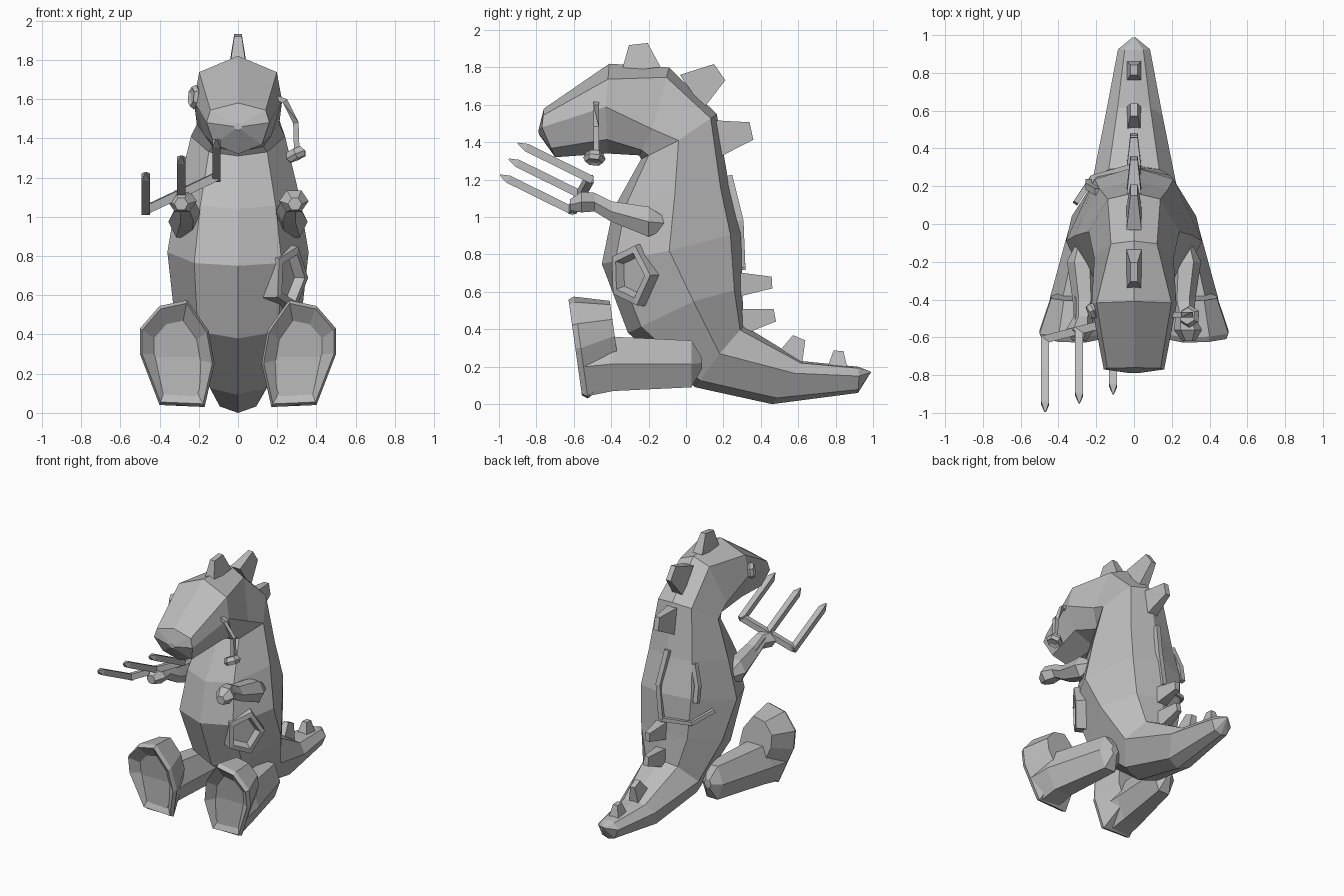
import bpy, bmesh, math
from mathutils import Vector

cube = bpy.data.objects.get("Cube")
if cube:
    bpy.data.objects.remove(cube, do_unlink=True)

GREY = (0.5, 0.5, 0.5, 1)
grey = bpy.data.materials.new("plain grey")
grey.use_nodes = True
grey.diffuse_color = GREY
grey.node_tree.nodes["Principled BSDF"].inputs["Base Color"].default_value = GREY


def loft(name, rings):
    """Skin a list of equal rings and cap both ends."""
    bm = bmesh.new()
    loops = [[bm.verts.new(p) for p in ring] for ring in rings]
    n = len(loops[0])
    for a, b in zip(loops, loops[1:]):
        for i in range(n):
            j = (i + 1) % n
            bm.faces.new((a[i], a[j], b[j], b[i]))
    bm.faces.new(loops[0][::-1])
    bm.faces.new(loops[-1])
    bmesh.ops.recalc_face_normals(bm, faces=bm.faces)
    mesh = bpy.data.meshes.new(name)
    bm.to_mesh(mesh)
    bm.free()
    mesh.materials.append(grey)
    obj = bpy.data.objects.new(name, mesh)
    bpy.context.collection.objects.link(obj)
    return obj


def polygon(centre, normal, radius, sides, stretch=1.0):
    """Flat ring of points facing along a normal; stretch lengthens it upward."""
    n = Vector(normal).normalized()
    hint = Vector((0, 0, 1)) if abs(n.z) < 0.9 else Vector((0, 1, 0))
    u = n.cross(hint).normalized()
    v = u.cross(n)
    turn = [math.tau * (i + 0.5) / sides for i in range(sides)]
    return [Vector(centre) + radius * (math.cos(t) * u + stretch * math.sin(t) * v)
            for t in turn]


def tube(name, path, radius, sides=4):
    """Sweep a small polygon along a path."""
    pts = [Vector(p) for p in path]
    rings = []
    for i, p in enumerate(pts):
        d = pts[min(i + 1, len(pts) - 1)] - pts[max(i - 1, 0)]
        rings.append(polygon(p, d, radius, sides))
    return loft(name, rings)


# Body and head: rows hold belly, flank and back (y, z), then half width
def body_ring(belly, flank, back, w, front=(0.2, 0.62), rear=(0.16, 0.58)):
    f, s, b = (Vector((0, *p)) for p in (belly, flank, back))
    fs, bs = f.lerp(s, front[0]), b.lerp(s, rear[0])
    right = Vector((w, 0, 0))
    return [f, fs + right * front[1], s + right, bs + right * rear[1],
            b, bs - right * rear[1], s - right, fs - right * front[1]]


torso = [
    ((0.985, 0.165), (0.99, 0.17), (0.985, 0.175), 0.005),
    ((0.92, 0.06), (0.925, 0.15), (0.92, 0.20), 0.085),
    ((0.46, 0.0), (0.58, 0.165), (0.62, 0.23), 0.15),
    ((0.05, 0.09), (0.18, 0.27), (0.31, 0.42), 0.23),
    ((-0.31, 0.38), (0.04, 0.55), (0.30, 0.62), 0.33),
    ((-0.45, 0.75), (-0.09, 0.82), (0.30, 0.92), 0.36),
    ((-0.39, 1.04), (-0.06, 1.12), (0.23, 1.17), 0.31),
    ((-0.24, 1.31), (-0.04, 1.41), (0.165, 1.55), 0.24),
    ((-0.25, 1.33), (-0.18, 1.47), (-0.09, 1.80), 0.21),
]
head = [
    ((-0.42, 1.34), (-0.43, 1.59), (-0.41, 1.82), 0.225),
    ((-0.70, 1.32), (-0.77, 1.48), (-0.76, 1.58), 0.16),
    ((-0.785, 1.44), (-0.79, 1.46), (-0.785, 1.48), 0.02),
]
body = loft("body", [body_ring(*row) for row in torso] +
            [body_ring(*row, (0.3, 0.76), (0.36, 0.88)) for row in head])

# Torn belly patch: a hole cut in the body, lined by a raised rim
patch, facing = Vector((0.25, -0.285, 0.69)), Vector((0.8, -0.6, -0.05)).normalized()


def patch_ring(depth, radius):
    return polygon(patch + facing * depth, facing, radius, 5, 1.2)


cutter = loft("hole_cutter", [patch_ring(-0.03, 0.11), patch_ring(0.3, 0.11)])
cut = body.modifiers.new("hole", 'BOOLEAN')
cut.operation = 'DIFFERENCE'
cut.object = cutter
bpy.context.view_layer.objects.active = body
bpy.ops.object.modifier_apply(modifier=cut.name)
bpy.data.objects.remove(cutter, do_unlink=True)
loft("belly_patch", [patch_ring(d, r) for d, r in
                     ((-0.06, 0.15), (0.03, 0.14), (0.035, 0.105), (-0.015, 0.085))])

# Spikes along the spine: base (y, z), tip (y, z), base half length
spikes = [
    ((-0.24, 1.79), (-0.255, 1.925), 0.105),
    ((0.03, 1.67), (0.18, 1.775), 0.11),
    ((0.16, 1.42), (0.35, 1.46), 0.10),
    ((0.28, 0.64), (0.46, 0.65), 0.065),
    ((0.29, 0.44), (0.475, 0.475), 0.07),
    ((0.55, 0.23), (0.605, 0.355), 0.075),
    ((0.81, 0.19), (0.815, 0.285), 0.055),
]
for i, (base, tip, half) in enumerate(spikes):
    a, b = Vector((0, *base)), Vector((0, *tip))
    side = Vector((1, 0, 0))
    along = side.cross(b - a).normalized()
    loft(f"spine_spike_{i + 1}",
         [[c + side * x * k * 0.04 + along * y * k * half
           for x, y in ((-1, -1), (1, -1), (1, 1), (-1, 1))]
          for c, k in ((a, 1), (b, 0.48))])

# Limbs, mirrored by sign: rows hold x, y, z, half width, half height
arm_rows = [
    (0.28, -0.09, 0.965, 0.02, 0.02), (0.275, -0.20, 0.975, 0.08, 0.08),
    (0.26, -0.40, 1.03, 0.065, 0.055), (0.27, -0.49, 1.08, 0.05, 0.05),
    (0.285, -0.56, 1.08, 0.075, 0.055), (0.29, -0.62, 1.065, 0.035, 0.03)]
leg_rows = [
    (0.24, 0.085, 0.22, 0.03, 0.03), (0.24, 0.03, 0.215, 0.09, 0.125),
    (0.31, -0.39, 0.215, 0.135, 0.145), (0.31, -0.54, 0.20, 0.15, 0.16)]
sole = [(0.40, 0.545), (0.26, 0.575), (0.15, 0.42), (0.12, 0.25),
        (0.17, 0.03), (0.40, 0.04), (0.5, 0.30), (0.5, 0.43)]


def oval(x, y, z, w, h):
    """Six-sided section with flat top and bottom."""
    turn = [math.tau * i / 6 for i in range(6)]
    return [Vector((x + w * math.cos(t), y, z + h * math.sin(t) / math.sin(math.tau / 6)))
            for t in turn]


def sole_ring(sign, scale, back, lift):
    """Foot outline, leaning forward at the top."""
    ring = []
    for x, z in sole:
        x, z = 0.31 + (x - 0.31) * scale, 0.3 + (z - 0.3) * scale + lift
        ring.append((sign * x, back - 0.55 - 0.14 * z, z))
    return ring


for sign, label in ((1, "left"), (-1, "right")):
    for part, rows in (("arm", arm_rows), ("leg", leg_rows)):
        loft(f"{label}_{part}", [oval(sign * x, *rest) for x, *rest in rows])
    loft(f"{label}_foot", [sole_ring(sign, *row) for row in
                           ((0.68, 0.22, 0.065), (1.0, 0.03, 0), (0.94, 0.0, 0),
                            (0.62, 0.05, 0))])


# Eyes: one sewn on, one dangling from a thread
def button(name, centre, normal, radius, stretch, thick):
    c, n = Vector(centre), Vector(normal).normalized()
    loft(name, [polygon(c + n * thick * d, n, radius * k, 6, stretch)
                for d, k in ((-1, 0.75), (0, 1), (0.8, 0.8), (0.5, 0.5))])


button("right_eye", (-0.22, -0.46, 1.61), (-0.9, -0.42, 0.1), 0.048, 1.3, 0.028)
button("left_eye_dangling", (0.295, -0.49, 1.315), (0.4, -0.1, -0.9), 0.06, 1, 0.03)
tube("eye_thread", [(0.18, -0.48, 1.61), (0.24, -0.48, 1.59),
                    (0.295, -0.48, 1.48), (0.30, -0.48, 1.32)], 0.02)

# Fork held in the right hand
bar = [Vector((-0.47, -0.61, 1.035)), Vector((-0.11, -0.515, 1.205))]
tine = Vector((0, -0.385, 0.19))
tube("fork_crossbar", bar, 0.03)
for i in range(3):
    root = bar[0].lerp(bar[1], i / 2)
    loft(f"fork_tine_{i + 1}", [polygon(root + tine * t, tine, r, 4) for t, r in
                                ((-0.04, 0.03), (0.88, 0.03), (1.0, 0.005))])
middle = bar[0].lerp(bar[1], 0.5)
tube("fork_handle", [middle, middle - tine * 0.45], 0.03)

# Raised seams around the tear on the back
tube("back_seam_inner", [(-0.01, 0.23, 1.22), (0.02, 0.29, 0.98), (-0.01, 0.30, 0.73)], 0.025)
tube("back_seam_outer", [(-0.19, 0.17, 1.14), (-0.24, 0.20, 1.0), (-0.24, 0.22, 0.88)], 0.025)
tube("back_seam_lower", [(-0.01, 0.305, 0.73), (-0.22, 0.245, 0.73), (-0.31, 0.11, 0.80)], 0.02)
